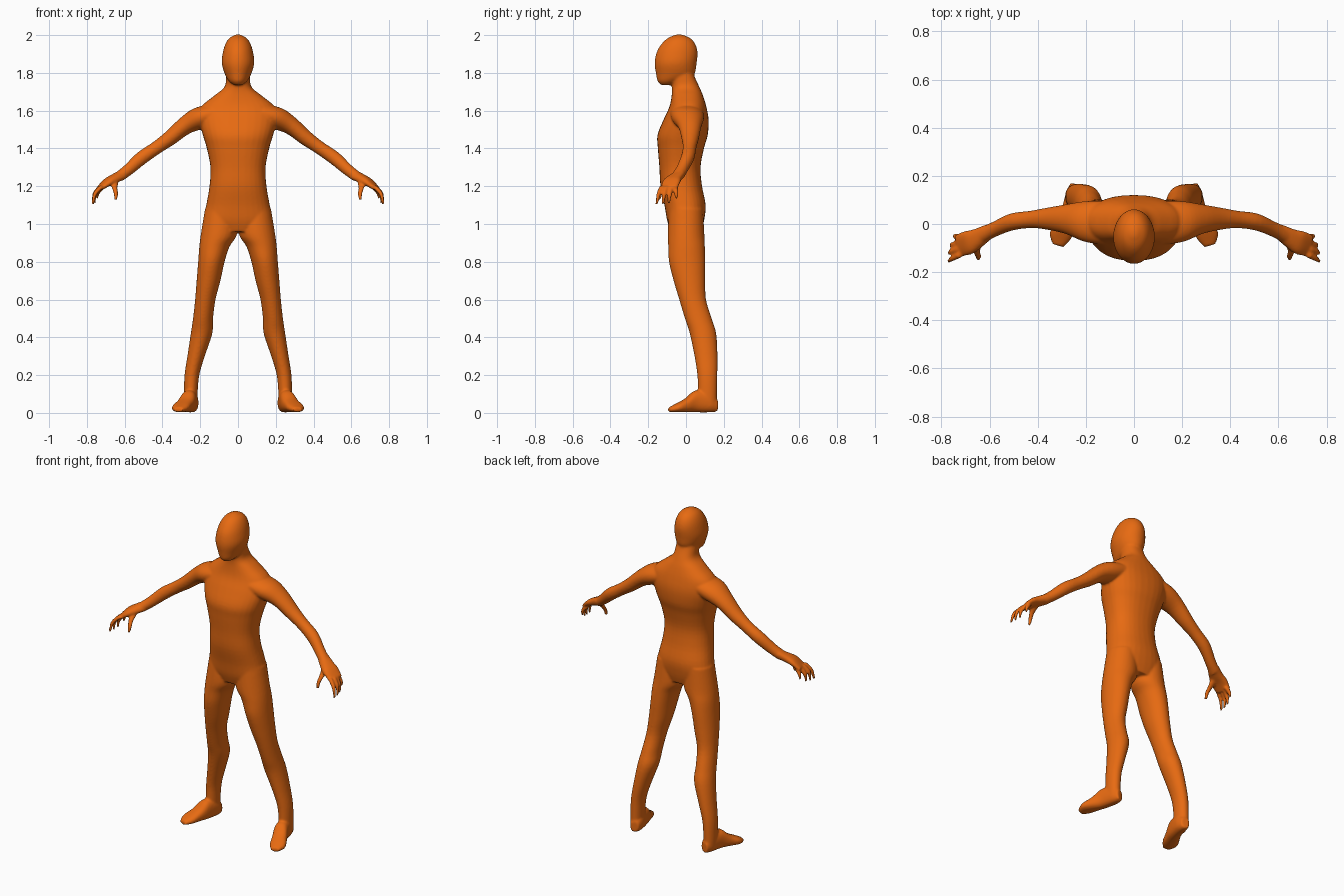
import bpy, bmesh, math
from mathutils import Vector

bm = bmesh.new()
X, Y, Z = Vector((1, 0, 0)), Vector((0, 1, 0)), Vector((0, 0, 1))


def spline(p0, p1, p2, p3, t):
    """Smooth value between p1 and p2."""
    return 0.5 * (2 * p1 + (p2 - p0) * t + (2 * p0 - 5 * p1 + 4 * p2 - p3) * t * t
                  + (3 * p1 - p0 - 3 * p2 + p3) * t ** 3)


def loft(sections, u, v, side=1, n=32, power=2.0, steps=4):
    """Closed tube through sections (x, y, z, radius along u, radius along v)."""
    last = len(sections) - 1
    rows = []
    for i in range(last):
        quad = [sections[min(max(i + k, 0), last)] for k in (-1, 0, 1, 2)]
        for s in range(steps):
            rows.append([spline(*c, s / steps) for c in zip(*quad)])
    rows.append(sections[-1])
    rings = []
    for x, y, z, a, b in rows:
        ring = []
        for k in range(n):
            t = 2 * math.pi * k / n
            c, s = math.cos(t), math.sin(t)
            c = math.copysign(abs(c) ** (2 / power), c)
            s = math.copysign(abs(s) ** (2 / power), s)
            p = Vector((x, y, z)) + u * (a * c) + v * (b * s)
            ring.append(bm.verts.new((p.x * side, p.y, p.z)))
        rings.append(ring)
    for r0, r1 in zip(rings, rings[1:]):
        for k in range(n):
            j = (k + 1) % n
            bm.faces.new((r0[k], r0[j], r1[j], r1[k]))
    bm.faces.new(rings[0])
    bm.faces.new(rings[-1])


# Torso and neck
loft([(0, 0, .96, .13, .08), (0, -.002, 1.02, .18, .098), (0, -.005, 1.1, .168, .109),
      (0, -.025, 1.2, .151, .11), (0, -.032, 1.3, .146, .109), (0, -.027, 1.4, .165, .122),
      (0, -.018, 1.47, .186, .133), (0, 0, 1.55, .205, .12), (0, .01, 1.62, .195, .098),
      (0, .007, 1.68, .125, .083), (0, -.002, 1.725, .072, .073),
      (0, -.018, 1.78, .063, .064), (0, -.03, 1.84, .06, .06)], X, Y, power=2.3)

# Head
loft([(0, -.105, 1.735, .02, .025), (0, -.085, 1.755, .047, .065), (0, -.058, 1.79, .068, .1),
      (0, -.055, 1.85, .086, .111), (0, -.047, 1.91, .08, .108), (0, -.04, 1.955, .066, .088),
      (0, -.037, 1.985, .045, .058), (0, -.037, 2.003, .012, .015)], X, Y)

# Leg, foot, arm and hand on each side
for side in (1, -1):
    # Leg
    loft([(.09, 0, 1.08, .085, .09), (.1, 0, .95, .096, .097), (.125, .003, .88, .08, .097),
          (.141, .006, .8, .07, .096), (.156, .018, .7, .063, .084), (.173, .035, .6, .054, .071),
          (.185, .065, .5, .053, .071), (.193, .09, .42, .057, .07), (.222, .106, .3, .046, .061),
          (.244, .113, .2, .039, .053), (.25, .114, .1, .036, .05),
          (.25, .117, .035, .033, .046)], X, Y, side)

    # Foot
    loft([(.239, .165, .04, .024, .033), (.245, .125, .055, .037, .052),
          (.262, .05, .061, .041, .058), (.284, 0, .041, .044, .037),
          (.306, -.05, .027, .046, .023), (.316, -.09, .017, .024, .012)],
         Vector((.96, .28, 0)), Z, side, power=2.4)

    # Arm
    loft([(.12, .005, 1.585, .06, .09), (.2, .01, 1.56, .063, .085),
          (.28, .02, 1.52, .048, .062), (.36, .022, 1.455, .04, .046),
          (.43, .019, 1.405, .035, .036), (.51, .008, 1.35, .036, .036),
          (.58, -.022, 1.288, .031, .033), (.63, -.047, 1.25, .028, .036)],
         Vector((.6, 0, .8)), Y, side)

    # Palm
    loft([(.61, -.035, 1.262, .027, .032), (.655, -.063, 1.24, .025, .042),
          (.69, -.078, 1.222, .021, .05), (.73, -.09, 1.19, .013, .047)],
         Vector((.55, 0, .83)), Vector((.3, .95, 0)).normalized(), side, power=2.4)

    # Fingers, from knuckle through joint to tip
    for knuckle, joint, tip in (((.72, -.128, 1.2), (.757, -.145, 1.16), (.77, -.155, 1.105)),
                                ((.73, -.104, 1.196), (.762, -.116, 1.155), (.767, -.123, 1.105)),
                                ((.73, -.079, 1.192), (.757, -.087, 1.15), (.76, -.091, 1.11)),
                                ((.72, -.055, 1.192), (.742, -.052, 1.165), (.747, -.05, 1.135))):
        loft([(*knuckle, .013, .013), (*joint, .0115, .0115), (*tip, .008, .008)],
             Vector((.8, 0, .6)), Y, side, n=12)

    # Thumb
    loft([(.655, -.075, 1.23, .022, .022), (.652, -.115, 1.19, .016, .015),
          (.647, -.135, 1.16, .012, .012), (.646, -.143, 1.128, .009, .009)],
         X, Y, side, n=12)

bmesh.ops.recalc_face_normals(bm, faces=bm.faces)
mesh = bpy.data.meshes.new("body")
bm.to_mesh(mesh)
bm.free()
body = bpy.data.objects.new("body", mesh)
bpy.context.collection.objects.link(body)

# One continuous skin over all parts
skin = body.modifiers.new("skin", 'REMESH')
skin.mode = 'VOXEL'
skin.voxel_size = 0.006
skin.use_smooth_shade = True
soften = body.modifiers.new("soften", 'SMOOTH')
soften.factor = 0.5
soften.iterations = 8

orange = bpy.data.materials.new("orange")
orange.diffuse_color = (0.8, 0.145, 0.006, 1)
mesh.materials.append(orange)
